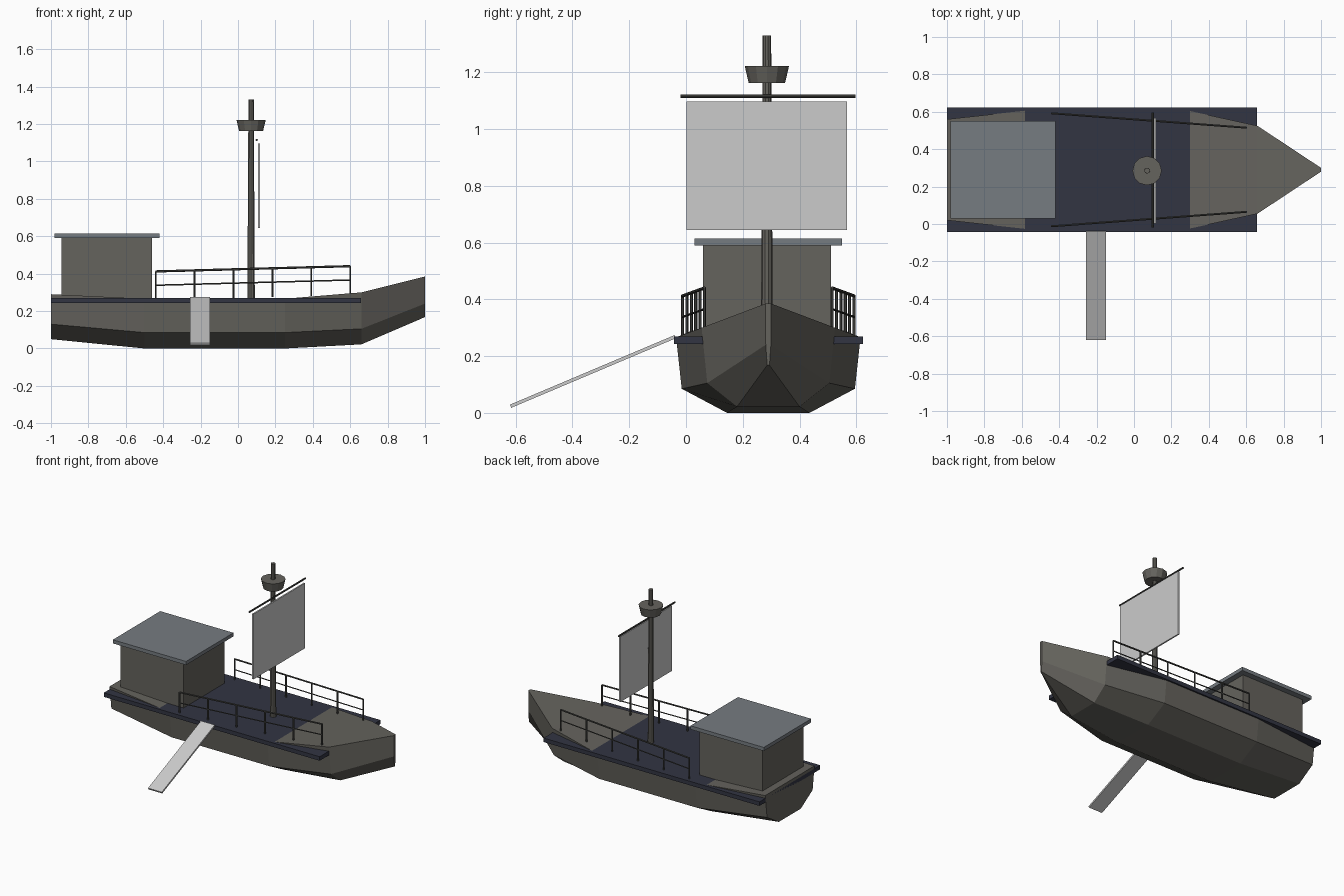
import bpy, bmesh, math
from mathutils import Vector

if "Cube" in bpy.data.objects:
    bpy.data.objects.remove(bpy.data.objects["Cube"])

CY = 0.29  # hull centre line


def material(name, rgb):
    m = bpy.data.materials.new(name)
    m.diffuse_color = (*rgb, 1)
    m.use_nodes = True
    m.node_tree.nodes["Principled BSDF"].inputs["Base Color"].default_value = m.diffuse_color
    return m


WOOD = material("wood", (0.13, 0.125, 0.11))
NAVY = material("navy", (0.032, 0.035, 0.055))
SLATE = material("slate", (0.18, 0.2, 0.22))
DARK = material("dark_wood", (0.06, 0.06, 0.055))


def finish(name, bm, mat=None):
    bmesh.ops.recalc_face_normals(bm, faces=bm.faces)
    me = bpy.data.meshes.new(name)
    bm.to_mesh(me)
    bm.free()
    ob = bpy.data.objects.new(name, me)
    bpy.context.collection.objects.link(ob)
    if mat:
        me.materials.append(mat)
    return ob


def box(name, lo, hi, mat=None):
    bm = bmesh.new()
    bmesh.ops.create_cube(bm, size=1)
    lo, hi = Vector(lo), Vector(hi)
    for v in bm.verts:
        v.co = (lo + hi) / 2 + v.co * (hi - lo)
    return finish(name, bm, mat)


def rod(bm, a, b, r1, r2=None, sides=8):
    a, b = Vector(a), Vector(b)
    d = b - a
    rot = d.to_track_quat('Z', 'Y')
    made = bmesh.ops.create_cone(bm, cap_ends=True, segments=sides, radius1=r1,
                                 radius2=r1 if r2 is None else r2, depth=d.length)
    for v in made["verts"]:
        v.co = rot @ v.co + (a + b) / 2


# hull: lofted stations (x, rail half-width/z, chine half-width/z, keel half-width/z)
stations = [
    (-1.00, 0.27, 0.29, 0.25, 0.13, 0.12, 0.05),
    (-0.50, 0.325, 0.266, 0.305, 0.085, 0.145, 0.0),
    (0.25, 0.325, 0.266, 0.305, 0.085, 0.145, 0.0),
    (0.66, 0.235, 0.30, 0.215, 0.105, 0.11, 0.022),
    (1.00, 0.01, 0.385, 0.009, 0.24, 0.004, 0.168),
]
bm = bmesh.new()
rings = []
for x, *p in stations:
    half = [(p[0], p[1]), (p[2], p[3]), (p[4], p[5])]
    ring = [(-w, z) for w, z in half] + [(w, z) for w, z in reversed(half)]
    rings.append([bm.verts.new((x, CY + w, z)) for w, z in ring])
for r, s in zip(rings, rings[1:]):
    for i in range(6):
        j = (i + 1) % 6
        bm.faces.new((r[i], r[j], s[j], s[i]))
bm.faces.new(rings[0])
bm.faces.new(rings[-1])
finish("hull", bm, WOOD)

# deck, cabin and roof
box("deck", (-1, -0.043, 0.242), (0.657, 0.623, 0.27), NAVY)
box("cabin", (-0.945, 0.06, 0.26), (-0.46, 0.51, 0.592), WOOD)
box("cabin_roof", (-0.982, 0.03, 0.59), (-0.42, 0.55, 0.615), SLATE)

# mast
bm = bmesh.new()
rod(bm, (0.07, CY - 0.005, 0.26), (0.07, CY - 0.005, 1.33), 0.021, 0.015, 10)
finish("mast", bm, WOOD)

# lookout nest
bm = bmesh.new()
rod(bm, (0.07, CY - 0.005, 1.162), (0.07, CY - 0.005, 1.222), 0.064, 0.078, 12)
finish("lookout_nest", bm, WOOD)

# yard and sail
bm = bmesh.new()
rod(bm, (0.1, -0.02, 1.115), (0.1, 0.597, 1.115), 0.006)
finish("yard", bm, DARK)
box("sail", (0.107, 0.002, 0.645), (0.117, 0.567, 1.097))

# railings on both sides, following the narrowing deck
for side, name in ((-1, "right_railing"), (1, "left_railing")):
    bm = bmesh.new()

    def at(t, z0, z1):
        return (-0.44 + 1.04 * t, CY + side * (0.302 - 0.077 * t), z0 + (z1 - z0) * t)

    for i in range(6):
        t = i / 5
        rod(bm, at(t, 0.26, 0.285), at(t, 0.412, 0.44), 0.0055, sides=6)
    rod(bm, at(0, 0.412, 0.44), at(1, 0.412, 0.44), 0.006, sides=6)
    rod(bm, at(0, 0.338, 0.366), at(1, 0.338, 0.366), 0.004, sides=6)
    finish(name, bm, DARK)

# boarding plank sloping to the ground
L = math.hypot(0.58, 0.245)
plank = box("boarding_plank", (-0.053, -L / 2, -0.006), (0.053, L / 2, 0.006))
plank.location = (-0.203, -0.328, 0.146)
plank.rotation_euler.x = math.atan2(0.245, 0.58)
